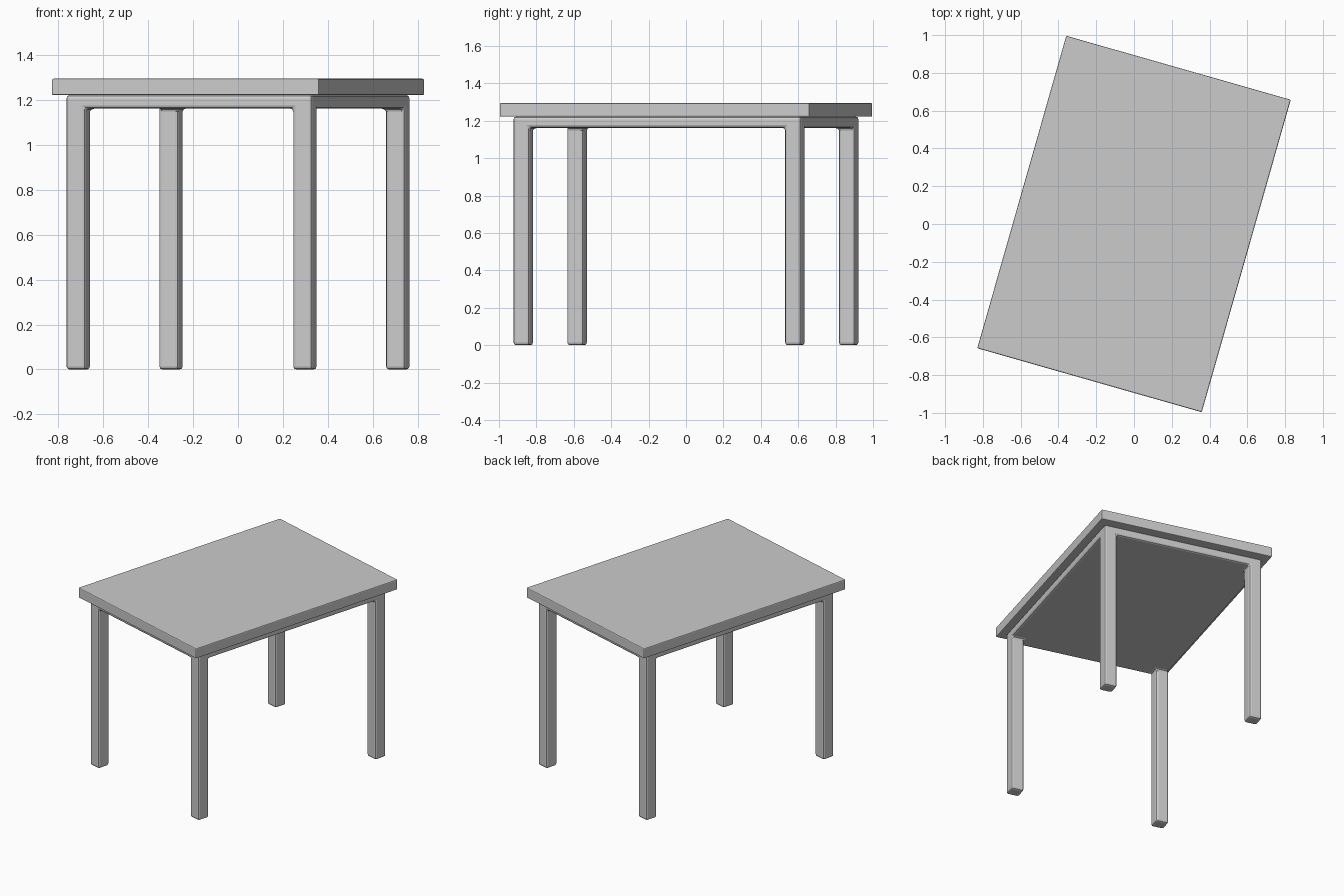
import bpy, bmesh, math
from mathutils import Vector, Matrix

if "Cube" in bpy.data.objects:
    bpy.data.objects.remove(bpy.data.objects["Cube"])

TURN = math.radians(-15.9)
TOP_Z, TOP_UNDER, FRAME_UNDER = 1.295, 1.222, 1.162
LEG = 0.09


def box(hx, hy, z0, z1):
    bm = bmesh.new()
    bmesh.ops.create_cube(bm, size=1)
    bmesh.ops.scale(bm, vec=(2 * hx, 2 * hy, z1 - z0), verts=bm.verts)
    bmesh.ops.translate(bm, vec=(0, 0, (z0 + z1) / 2), verts=bm.verts)
    return bm


def finish(bm, name, bevel, segments):
    bmesh.ops.rotate(bm, matrix=Matrix.Rotation(TURN, 3, 'Z'), verts=bm.verts)
    bmesh.ops.recalc_face_normals(bm, faces=bm.faces)
    mesh = bpy.data.meshes.new(name)
    bm.to_mesh(mesh)
    bm.free()
    ob = bpy.data.objects.new(name, mesh)
    bpy.context.collection.objects.link(ob)
    mod = ob.modifiers.new("soft_edges", 'BEVEL')
    mod.width = bevel
    mod.segments = segments
    mod.limit_method = 'ANGLE'
    mod.angle_limit = math.radians(30)
    return ob


# Table top
finish(box(0.618, 0.86, TOP_UNDER, TOP_Z), "table_top", 0.006, 2)

# Underframe slab with four legs pulled down from its corners
hx, hy = 0.57, 0.80
bm = box(hx, hy, FRAME_UNDER, TOP_UNDER)
for axis, half in ((Vector((1, 0, 0)), hx), (Vector((0, 1, 0)), hy)):
    for s in (-1, 1):
        bmesh.ops.bisect_plane(bm, geom=bm.verts[:] + bm.edges[:] + bm.faces[:],
                               plane_co=axis * s * (half - LEG), plane_no=axis)
corners = []
for f in bm.faces:
    c = f.calc_center_median()
    if (abs(c.z - FRAME_UNDER) < 1e-4 and abs(c.x) > hx - LEG
            and abs(c.y) > hy - LEG):
        corners.append(f)
feet = bmesh.ops.extrude_discrete_faces(bm, faces=corners)["faces"]
bmesh.ops.translate(bm, vec=(0, 0, -FRAME_UNDER),
                    verts=[v for f in feet for v in f.verts])
bmesh.ops.dissolve_limit(bm, angle_limit=0.01, verts=bm.verts[:], edges=bm.edges[:])
finish(bm, "frame_and_legs", 0.014, 2)
